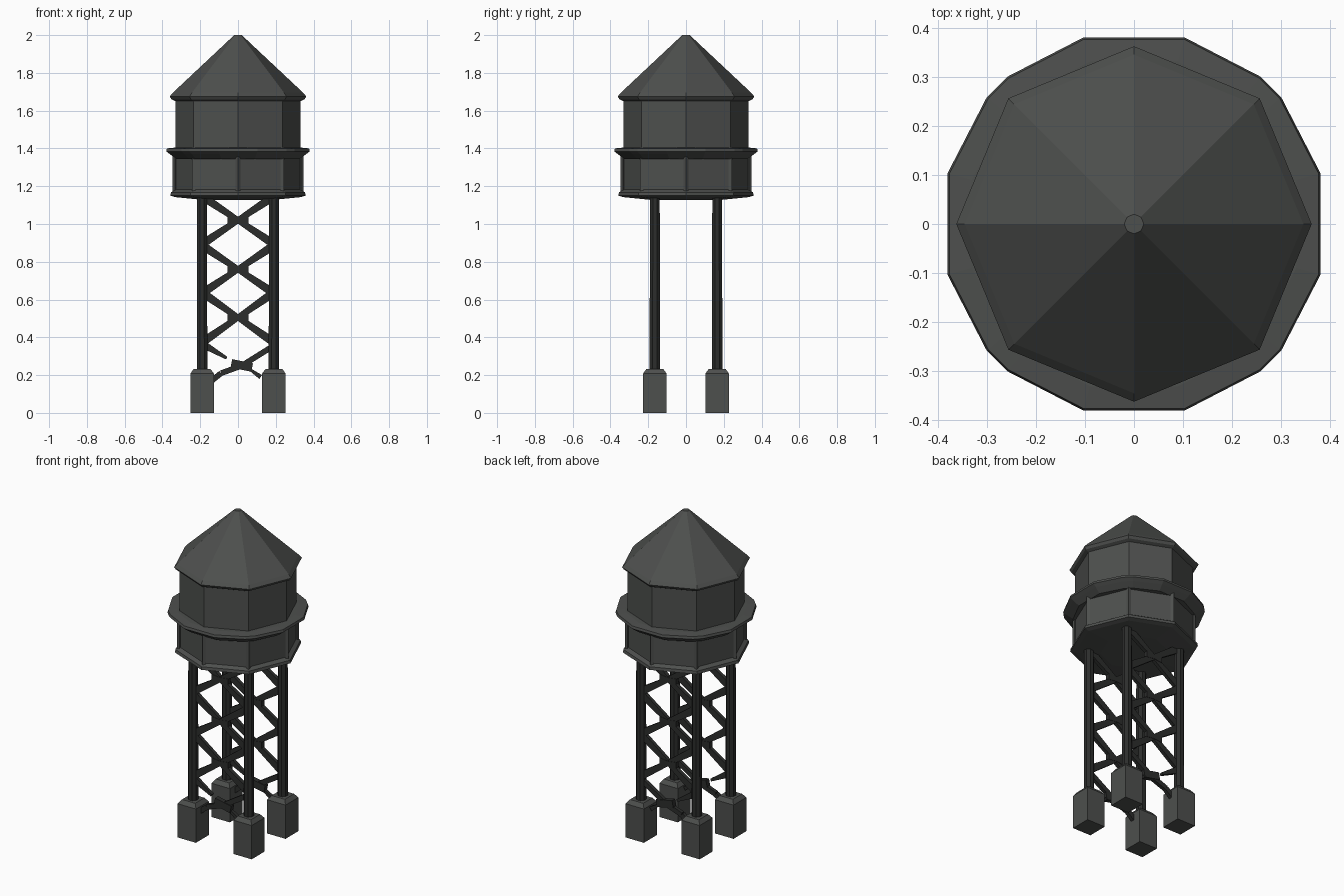
import bpy, bmesh
from math import pi, sin, cos
from mathutils import Vector

if "Cube" in bpy.data.objects:
    bpy.data.objects.remove(bpy.data.objects["Cube"])


def material(name, g):
    m = bpy.data.materials.new(name)
    m.diffuse_color = (g, g * 1.05, g, 1)
    m.use_nodes = True
    m.node_tree.nodes["Principled BSDF"].inputs["Base Color"].default_value = m.diffuse_color
    return m


PAINT = material("dark_grey_paint", 0.075)
IRON = material("black_iron", 0.025)


def loft(name, outlines, mat):
    """Skin a stack of equal-count outlines (lists of 3D points) and cap both ends."""
    bm = bmesh.new()
    rings = [[bm.verts.new(p) for p in o] for o in outlines]
    n = len(rings[0])
    for a, b in zip(rings, rings[1:]):
        for i in range(n):
            j = (i + 1) % n
            bm.faces.new((a[i], a[j], b[j], b[i]))
    bm.faces.new(rings[0][::-1])
    bm.faces.new(rings[-1])
    bmesh.ops.recalc_face_normals(bm, faces=bm.faces)
    me = bpy.data.meshes.new(name)
    bm.to_mesh(me)
    bm.free()
    ob = bpy.data.objects.new(name, me)
    me.materials.append(mat)
    bpy.context.collection.objects.link(ob)
    return ob


def ngon(r, z, n=8, cx=0, cy=0, turn=0):
    return [(cx + r * cos(turn + 2 * pi * i / n), cy + r * sin(turn + 2 * pi * i / n), z)
            for i in range(n)]


def lathe(name, profile, mat, **kw):
    return loft(name, [ngon(r, z, **kw) for r, z in profile], mat)


def bar(name, a, b, w, d, mid=None):
    """Flat iron strip from a to b in an xz plane, width w at the ends and mid at b."""
    a, b = Vector(a), Vector(b)
    t = (b - a).normalized()
    side = Vector((-t.z, 0, t.x))
    dep = Vector((0, d / 2, 0))
    outs = []
    for p, k in ((a, w), (b, mid or w)):
        s = side * k / 2
        outs.append([p - s - dep, p + s - dep, p + s + dep, p - s + dep])
    return loft(name, outs, IRON)


# Eight-sided conical roof with a thin eave
lathe("roof", [(0.32, 1.645), (0.352, 1.66), (0.362, 1.675), (0.345, 1.695),
               (0.02, 2.0)], PAINT)

# Eight-sided tank body
lathe("tank", [(0.332, 1.15), (0.332, 1.66)], PAINT)

# Flared rim and shallow underside
lathe("tank_base", [(0.19, 1.128), (0.33, 1.142), (0.358, 1.15), (0.355, 1.168),
                    (0.332, 1.182)], PAINT)

# Walkway band: sixteen corners, wider than the tank
quarter = [(0.38, 0.103), (0.30, 0.258), (0.258, 0.30), (0.103, 0.38)]
band = list(quarter)
for _ in range(3):
    quarter = [(-y, x) for x, y in quarter]
    band += quarter


def band_ring(s, z):
    return [(x * s, y * s, z) for x, y in band]


loft("walkway", [band_ring(0.86, 1.345), band_ring(0.95, 1.37), band_ring(1, 1.385),
                 band_ring(0.99, 1.40), band_ring(0.87, 1.405)], PAINT)

# Posts on the lower tank corners
for i in range(8):
    a = i * pi / 4
    lathe(f"tank_post_{i}", [(0.013, 1.16), (0.013, 1.37)], PAINT,
          n=4, cx=0.333 * cos(a), cy=0.333 * sin(a), turn=a)

# Legs and block footings
LX, LY = 0.19, 0.165
for sx, xn in ((-1, "left"), (1, "right")):
    for sy, yn in ((-1, "front"), (1, "back")):
        pos = dict(cx=sx * LX, cy=sy * LY)
        lathe(f"{yn}_{xn}_leg", [(0.03, 0.2), (0.028, 1.14)], IRON,
              n=8, turn=pi / 8, **pos)
        q = 2 ** 0.5
        lathe(f"{yn}_{xn}_footing",
              [(0.0625 * q, 0), (0.0625 * q, 0.208), (0.045 * q, 0.232)], PAINT,
              n=4, turn=pi / 4, **pos)

# Cross bracing on the front and back only
for y, yn in ((-LY, "front"), (LY, "back")):
    for k, (lo, hi) in enumerate(((0.38, 0.63), (0.64, 0.88), (0.90, 1.14))):
        c = (lo + hi) / 2
        for sx in (-1, 1):
            for z in (lo, hi):
                bar(f"{yn}_brace_{k}", (sx * 0.18, y, z), (0, y, c), 0.045, 0.022, 0.03)
        loft(f"{yn}_brace_plate_{k}",
             [[(x * 0.055, y + d, c + z * 0.022) for x, z in
               ((-1, 0.9), (0, 0.6), (1, 0.9), (1, -0.9), (0, -0.6), (-1, -0.9))]
              for d in (-0.013, 0.013)], IRON)

    # Broken lowest brace: one bent diagonal, a plate and a hanging stub
    path = [(-0.14, 0.17), (-0.09, 0.21), (0.02, 0.25), (0.10, 0.30), (0.18, 0.35)]
    for p, q in zip(path, path[1:]):
        bar(f"{yn}_low_brace", (p[0], y, p[1]), (q[0], y, q[1]), 0.03, 0.022)
    bar(f"{yn}_low_plate", (-0.035, y, 0.262), (0.075, y, 0.24), 0.045, 0.03)
    bar(f"{yn}_brace_stub", (-0.18, y, 0.36), (-0.06, y, 0.29), 0.04, 0.02, 0.015)
    bar(f"{yn}_foot_strut", (0.12, y, 0.19), (0.07, y, 0.225), 0.025, 0.02, 0.015)
